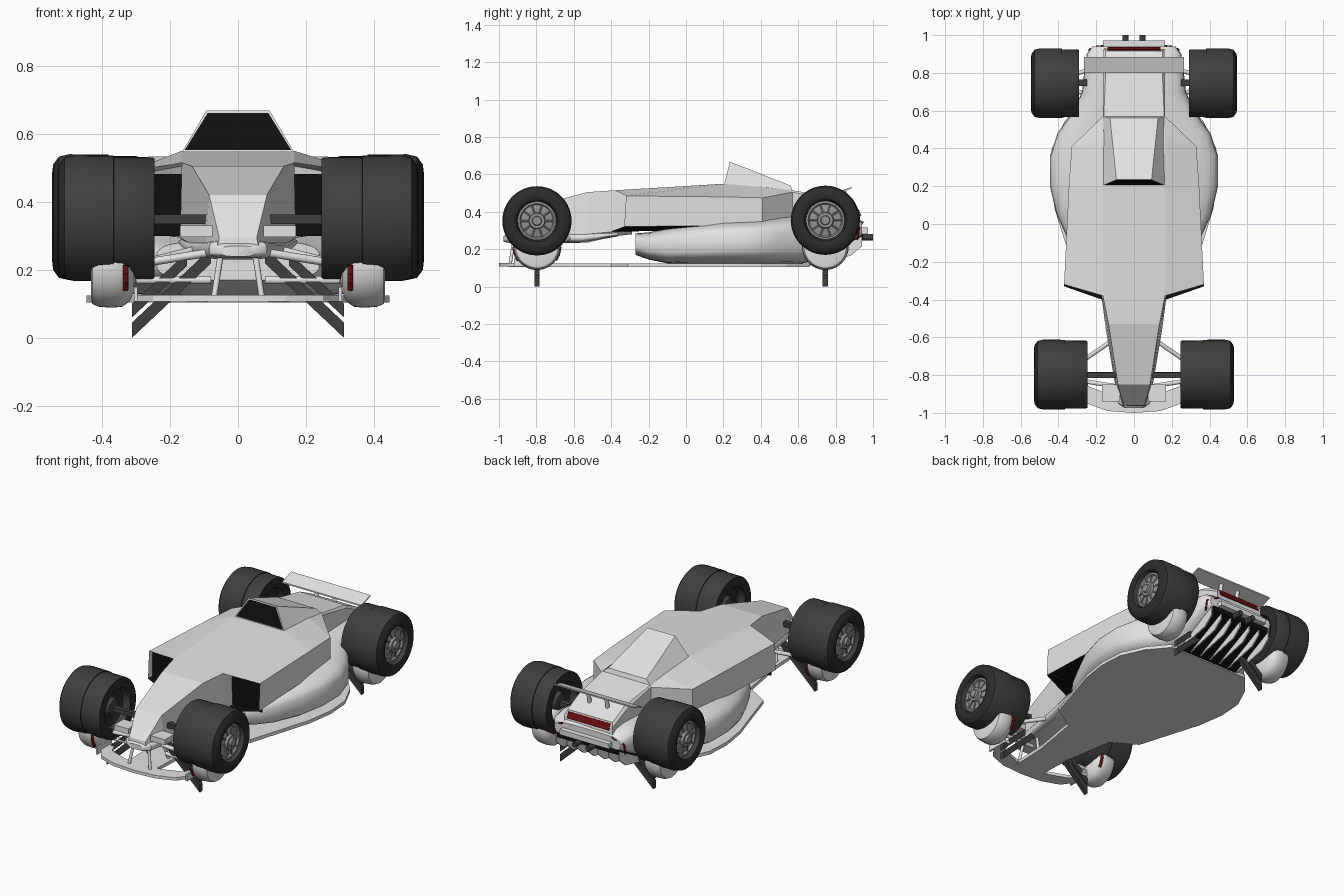
import bpy, bmesh, math
from mathutils import Vector

if "Cube" in bpy.data.objects:
    bpy.data.objects.remove(bpy.data.objects["Cube"])


def material(name, r, g, b):
    m = bpy.data.materials.new(name)
    m.use_nodes = True
    m.diffuse_color = (r, g, b, 1)
    m.node_tree.nodes["Principled BSDF"].inputs["Base Color"].default_value = (r, g, b, 1)
    return m


WHITE = material("bodywork white", .77, .77, .77)
RUBBER = material("rubber grey", .05, .05, .05)
SIDEWALL = material("sidewall black", .025, .025, .025)
METAL = material("wheel metal", .3, .3, .3)
BLACK = material("opening black", .005, .005, .005)
RED = material("lamp red", .15, .006, .006)


def finish(name, bm, mats, smooth=False):
    bmesh.ops.recalc_face_normals(bm, faces=bm.faces)
    me = bpy.data.meshes.new(name)
    bm.to_mesh(me)
    bm.free()
    ob = bpy.data.objects.new(name, me)
    bpy.context.collection.objects.link(ob)
    for m in mats:
        me.materials.append(m)
    if smooth:
        bpy.ops.object.select_all(action='DESELECT')
        ob.select_set(True)
        bpy.context.view_layer.objects.active = ob
        bpy.ops.object.shade_smooth_by_angle(angle=math.radians(40))
    return ob


def mirrored(half):
    """Close a half profile (x > 0) into a full symmetric ring."""
    return half + [(-x, y, z) for x, y, z in reversed(half) if abs(x) > 1e-5]


def loft(name, rings, mat, smooth=False, front_cap=True, glass=None, dark_belly=None):
    bm = bmesh.new()
    vs = [[bm.verts.new(p) for p in r] for r in rings]
    n = len(vs[0])
    for a, b in zip(vs, vs[1:]):
        for i in range(n):
            j = (i + 1) % n
            bm.faces.new((a[i], a[j], b[j], b[i]))
    bm.faces.new(vs[-1])
    front = bm.faces.new(vs[0]) if front_cap else None
    bmesh.ops.recalc_face_normals(bm, faces=bm.faces)
    if glass:
        bmesh.ops.inset_individual(bm, faces=[front], thickness=.008)
        front.material_index = 1
    if dark_belly:
        for f in bm.faces:
            if abs(f.normal.z) > .8 and f.calc_center_median().z < .32 and f.calc_center_median().y < 0:
                f.material_index = 1
    return finish(name, bm, [m for m in (mat, glass, dark_belly) if m], smooth)


def oval(y, w, z0, z1, n=32, power=.55):
    """Rounded-box cross-section."""
    ring = []
    for i in range(n):
        a = math.tau * i / n
        c, s = math.cos(a), math.sin(a)
        ring.append((w * math.copysign(abs(c) ** power, c), y,
                     (z0 + z1) / 2 + (z1 - z0) / 2 * math.copysign(abs(s) ** power, s)))
    return ring


def prism(name, ring, offset, mat):
    off = Vector(offset)
    return loft(name, [ring, [Vector(p) + off for p in ring]], mat)


def box(name, x0, x1, y0, y1, z0, z1, mat):
    return prism(name, [(x0, y0, z0), (x1, y0, z0), (x1, y0, z1), (x0, y0, z1)],
                 (0, y1 - y0, 0), mat)


def rod(name, a, b, r, mat, n=10):
    a, b = Vector(a), Vector(b)
    d = b - a
    bm = bmesh.new()
    bmesh.ops.create_cone(bm, cap_ends=True, segments=n, radius1=r, radius2=r, depth=d.length)
    bm.transform(d.to_track_quat('Z', 'Y').to_matrix().to_4x4())
    bmesh.ops.translate(bm, verts=bm.verts, vec=(a + b) / 2)
    return finish(name, bm, [mat], True)


def lathe(name, profile, side, y, z, mat, n=48, wall=None):
    """Revolve (x, radius) points about the wheel axle; wall colours sideways faces."""
    bm = bmesh.new()
    rings = [[bm.verts.new((side * x, y + r * math.cos(math.tau * i / n),
                            z + r * math.sin(math.tau * i / n))) for i in range(n)]
             for x, r in profile]
    for a, b in zip(rings, rings[1:]):
        for i in range(n):
            j = (i + 1) % n
            bm.faces.new((a[i], a[j], b[j], b[i]))
    bm.faces.new(rings[0])
    bm.faces.new(rings[-1])
    bm.normal_update()
    if wall:
        for f in bm.faces:
            f.material_index = int(abs(f.normal.x) > .75)
    return finish(name, bm, [m for m in (mat, wall) if m], True)


# Angular upper body, open at the side intakes
loft("upper_body", [mirrored(h) for h in (
    [(.17, -.40, .295), (.37, -.33, .322), (.37, -.32, .485), (.165, -.38, .515)],
    [(.17, .2, .3), (.345, .2, .325), (.345, .2, .48), (.165, .2, .55)],
    [(.17, .41, .3), (.33, .41, .325), (.33, .41, .475), (.165, .45, .53)],
    [(.15, .57, .35), (.165, .57, .365), (.165, .57, .505), (.16, .57, .515)],
    [(.14, .8, .33), (.165, .8, .36), (.165, .8, .46), (.15, .8, .475)],
    [(.14, .93, .29), (.16, .93, .3), (.16, .93, .395), (.15, .915, .42)])],
    WHITE, front_cap=False, dark_belly=BLACK)

# Nose: faceted top and rounded lower shell
loft("nose", [mirrored([(a, y, za), (b, y, zb), (c, y + dy, zc)]) for y, dy, a, za, b, zb, c, zc in (
    (-.965, .005, .05, .25, .06, .27, .055, .295),
    (-.85, 0, .08, .235, .095, .28, .085, .42),
    (-.53, 0, .12, .235, .145, .28, .135, .505),
    (-.38, 0, .15, .27, .17, .295, .165, .515),
    (-.29, 0, .15, .28, .17, .295, .165, .515))], WHITE)
loft("nose_shell", [oval(*r) for r in (
    (-.975, .05, .24, .27), (-.95, .085, .235, .287), (-.85, .1, .23, .29),
    (-.55, .15, .235, .29), (-.36, .175, .27, .295))], WHITE, True)

# Canopy with windscreen
loft("canopy", [mirrored([(.163, .205, .549), (.093, .235, .668)]),
                mirrored([(.163, .57, .512), (.127, .56, .54)])], WHITE, glass=BLACK)

# Smooth lower body, undercut at the tail
loft("lower_body", [oval(*r) for r in (
    (-.27, .24, .17, .285), (-.2, .29, .145, .29), (-.1, .34, .125, .315), (.05, .41, .12, .34),
    (.2, .445, .12, .355), (.36, .445, .12, .36), (.48, .405, .12, .37), (.6, .32, .12, .38),
    (.7, .275, .14, .39), (.82, .262, .2, .395), (.9, .25, .245, .38), (.94, .22, .265, .35))],
    WHITE, True)

# Floor and front wing
prism("floor", mirrored([(x, y, .105) for x, y in (
    (.09, -.95), (.1, -.7), (.15, -.4), (.3, -.31), (.37, -.08), (.42, .08), (.445, .25),
    (.435, .4), (.37, .54), (.27, .66))]), (0, 0, .02), WHITE)
prism("front_wing", mirrored([(x, y, .108) for x, y in (
    (0, -1), (.14, -.99), (.25, -.95), (.3, -.88), (.3, -.78), (.27, -.78),
    (.24, -.86), (.12, -.905), (0, -.91))]), (0, 0, .018), WHITE)

# Rear wing
prism("rear_wing", [(-.265, .8, .495), (.265, .8, .495), (.265, .885, .525), (-.265, .885, .525)],
      (0, 0, .008), WHITE)

# Tail: lamp, bumper, sloping diffuser with strakes
prism("tail_lamp", [(-.14, .919, .412), (.14, .919, .412), (.14, .934, .375), (-.14, .934, .375)],
      (0, .004, .002), RED)
box("rear_bumper", -.165, .165, .9, .972, .285, .315, WHITE)
prism("diffuser_opening", [(-.2, .66, .112), (.2, .66, .112), (.2, .945, .25), (-.2, .945, .25)],
      (0, 0, .03), BLACK)
for x in (-.21, -.14, -.07, 0, .07, .14, .21):
    prism("diffuser_strake", [(x - .004, .64, .11), (x - .004, .94, .27),
                              (x - .004, .94, .215), (x - .004, .88, .165)], (.008, 0, 0), WHITE)

for s, word in ((1, "left_"), (-1, "right_")):
    box(word + "intake_opening", s * .165, s * .366, -.295, -.288, .3, .482, BLACK)
    box(word + "nose_canard", s * .075, s * .17, -.94, -.85, .297, .33, WHITE)
    rod(word + "exhaust", (s * .045, .85, .265), (s * .045, 1, .265), .017, RUBBER, 12)
    rod(word + "wing_support", (s * .06, .83, .44), (s * .06, .845, .512), .012, WHITE)
    trim = [(s * .235, .915, .25), (s * .235, .925, .31), (s * .165, .944, .345)]
    for a, b in zip(trim, trim[1:]):
        rod(word + "rear_red_trim", a, b, .005, RED)
    box(word + "wing_endplate", s * .295, s * .305, -.92, -.78, .108, .15, WHITE)
    rod(word + "nose_pylon", (s * .05, -.92, .25), (s * .07, -.94, .12), .009, WHITE)
    rod(word + "nose_pylon_rear", (s * .05, -.8, .25), (s * .07, -.76, .12), .009, WHITE)

    # Suspension arms and axles
    for a, b in (((.12, -.62, .26), (.28, -.73, .22)), ((.09, -.86, .25), (.28, -.83, .22)),
                 ((.08, -.8, .17), (.3, -.8, .17)), ((.22, .68, .27), (.33, .71, .25)),
                 ((.22, .82, .27), (.33, .79, .25))):
        rod(word + "suspension_arm", (s * a[0], *a[1:]), (s * b[0], *b[1:]), .012, WHITE)
    box(word + "front_axle", s * .09, s * .3, -.815, -.785, .335, .363, RUBBER)
    box(word + "rear_axle", s * .25, s * .34, .73, .765, .335, .363, RUBBER)

    # Wheels, hover pods and landing struts at each end
    for end, y, z, x0, x1, x2 in (("front_", -.797, .352, .246, .365, .53),
                                  ("rear_", .745, .355, .29, .38, .546)):
        tag = word + end
        lathe(tag + "tyre", [(x0 + .05, .09), (x0 + .04, .11), (x0, .12), (x0, .175), (x0 + .005, .179),
                             (x1, .18), (x1 + .001, .184), (x2 - .05, .185), (x2 - .02, .178),
                             (x2 - .003, .155), (x2, .13), (x2 - .008, .112), (x2 - .04, .104),
                             (x2 - .045, .09)], s, y, z, RUBBER, wall=SIDEWALL)
        lathe(tag + "rim", [(x2 - .046, .103), (x2 - .03, .103), (x2 - .028, .092), (x2 - .038, .085),
                            (x2 - .03, .045), (x2 - .015, .04), (x2 - .015, .026),
                            (x2 - .002, .022), (x2 - .002, .008)], s, y, z, METAL)
        lathe(tag + "inner_hub", [(x0 + .02, .03), (x0 + .025, .045), (x0 + .052, .06)],
              s, y, z, RUBBER)
        for k in range(10):
            c, d = math.cos(math.tau * k / 10), math.sin(math.tau * k / 10)
            rod(tag + "spoke", (s * (x2 - .03), y + .042 * c, z + .042 * d),
                (s * (x2 - .034), y + .09 * c, z + .09 * d), .005, METAL, 6)
        lathe(tag + "hover_pod", [(.432, .1), (.428, .114), (.41, .122), (.37, .125), (.34, .122),
                                  (.32, .108), (.306, .08), (.3, .04)], s, y, .214, WHITE)
        for x, low, high in ((.08, 0, .045), (.15, .06, .1)):
            rise = (.31 - x) * .95
            prism(tag + "landing_strut", [(s * .312, y - .014, low), (s * .312, y - .014, high),
                                          (s * x, y - .014, high + rise), (s * x, y - .014, low + rise)],
                  (0, .028, 0), RUBBER)

    # Red strips on the ends of the front pods
    for way in (1, -1):
        arc = [(s * .33, -.797 + way * .123 * math.cos(math.radians(t)),
                .214 - .123 * math.sin(math.radians(t))) for t in (0, 12, 24, 36)]
        for a, b in zip(arc, arc[1:]):
            rod(word + "pod_red_strip", a, b, .008, RED)
